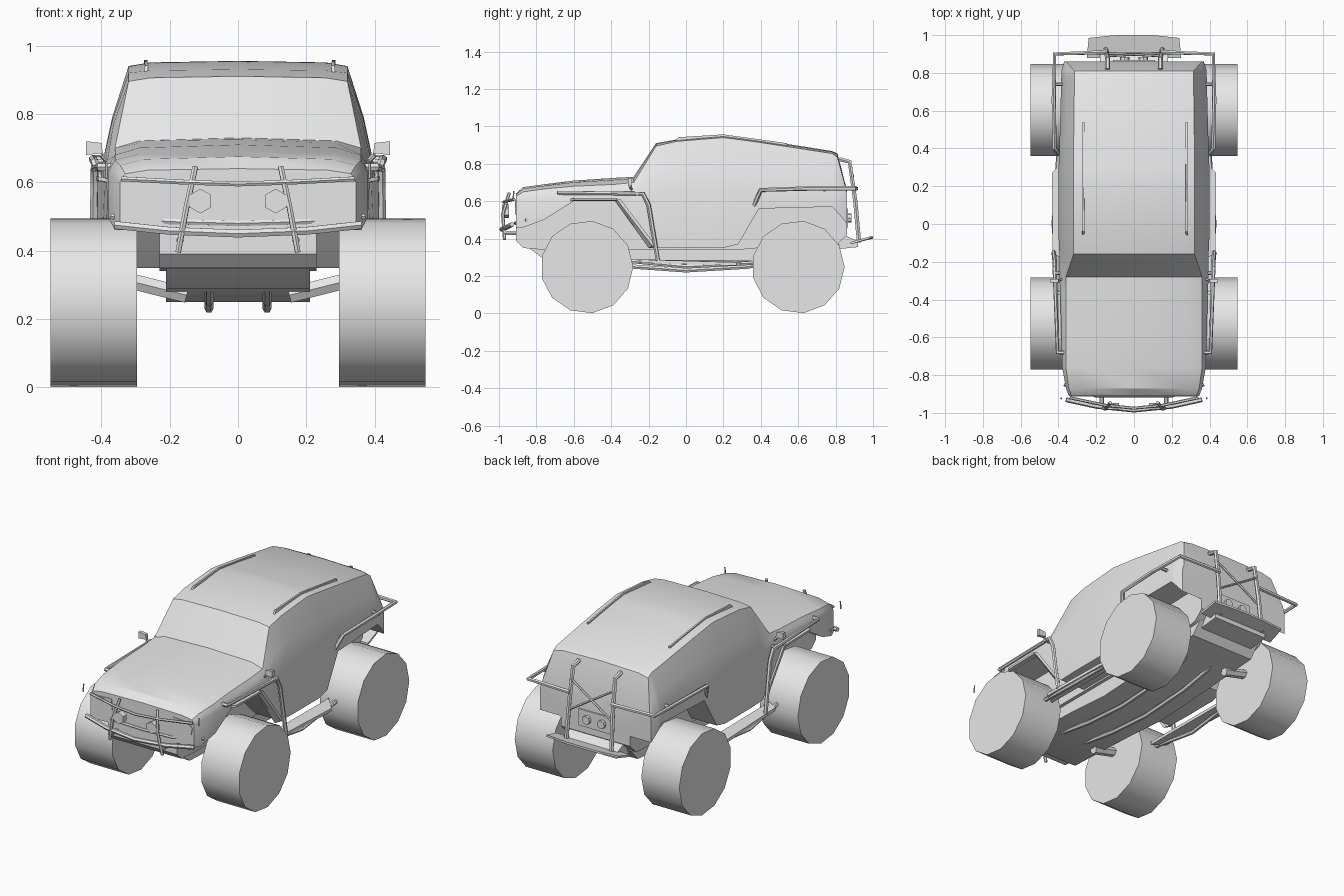
import bpy
import bmesh
import math
from mathutils import Matrix, Vector

default_cube = bpy.data.objects.get("Cube")
if default_cube:
    bpy.data.objects.remove(default_cube, do_unlink=True)

# One plain colour for the whole vehicle
GREY = (0.8, 0.8, 0.8, 1)
grey = bpy.data.materials.new("light_grey")
grey.use_nodes = True
grey.diffuse_color = GREY
for node in grey.node_tree.nodes:
    if node.type == "BSDF_PRINCIPLED":
        node.inputs["Base Color"].default_value = GREY


def finish(obj, angle=35):
    """Give the object its material and shade it smooth below the angle."""
    obj.data.materials.clear()
    obj.data.materials.append(grey)
    bpy.ops.object.select_all(action="DESELECT")
    obj.select_set(True)
    bpy.context.view_layer.objects.active = obj
    if obj.type == "CURVE":
        bpy.ops.object.convert(target="MESH")
    bpy.ops.object.shade_smooth_by_angle(angle=math.radians(angle))
    return obj


def from_bmesh(name, bm, angle=35):
    bmesh.ops.recalc_face_normals(bm, faces=bm.faces[:])
    mesh = bpy.data.meshes.new(name)
    bm.to_mesh(mesh)
    bm.free()
    obj = bpy.data.objects.new(name, mesh)
    bpy.context.collection.objects.link(obj)
    return finish(obj, angle)


def flip(points, side):
    return [(x * side, y, z) for x, y, z in points]


def tube(name, points, radius=0.01):
    """Round bar through a few points."""
    curve = bpy.data.curves.new(name, "CURVE")
    curve.dimensions = "3D"
    curve.bevel_depth = radius
    curve.bevel_resolution = 1
    curve.use_fill_caps = True
    spline = curve.splines.new("POLY")
    spline.points.add(len(points) - 1)
    for point, co in zip(spline.points, points):
        point.co = (*co, 1)
    obj = bpy.data.objects.new(name, curve)
    bpy.context.collection.objects.link(obj)
    return finish(obj, 50)


def prism(name, points, offset):
    """Flat polygon pushed along an offset."""
    bm = bmesh.new()
    base = bm.faces.new([bm.verts.new(p) for p in points])
    moved = bmesh.ops.extrude_face_region(bm, geom=[base], use_keep_orig=True)
    verts = [v for v in moved["geom"] if isinstance(v, bmesh.types.BMVert)]
    bmesh.ops.translate(bm, verts=verts, vec=offset)
    return from_bmesh(name, bm)


def disc(name, centre, radius, depth, sides, axis, turn=0.0):
    """Cylinder around the x or y axis."""
    bm = bmesh.new()
    spin = Matrix.Rotation(math.pi / 2, 4, "Y" if axis == "X" else "X")
    place = Matrix.Translation(centre) @ Matrix.Rotation(turn, 4, axis) @ spin
    bmesh.ops.create_cone(bm, cap_ends=True, segments=sides, radius1=radius,
                          radius2=radius, depth=depth, matrix=place)
    return from_bmesh(name, bm)


def both(maker, name, points, *args):
    """Make a part on the model's left and right."""
    for label, side in (("left", 1), ("right", -1)):
        maker(label + "_" + name, flip(points, side), *args)


# Body shell: y, floor, arch, belt width, belt, top width, top, crown
sections = [
    (-.91, .39, .46, .345, .6, .33, .625, .64),
    (-.87, .35, .46, .36, .61, .345, .65, .675),
    (-.76, .34, .5, .38, .625, .36, .665, .69),
    (-.6, .34, .6, .385, .63, .36, .68, .71),
    (-.38, .34, .6, .39, .64, .36, .69, .725),
    (-.28, .34, .47, .395, .64, .36, .7, .73),
    (-.16, .34, .35, .395, .64, .32, .895, .91),
    (-.05, .34, .35, .4, .64, .32, .92, .93),
    (.2, .34, .35, .4, .64, .32, .94, .955),
    (.28, .34, .37, .4, .64, .32, .93, .945),
    (.39, .35, .56, .395, .64, .32, .915, .93),
    (.78, .36, .57, .385, .64, .315, .855, .868),
    (.81, .37, .54, .385, .64, .315, .835, .855),
    (.86, .42, .48, .37, .61, .36, .65, .66),
]


def shell_ring(floor, arch, wide, belt, roof, top, crown):
    shoulder = (wide * .6 + roof * .4, (belt + top) / 2)
    half = [(.23, floor), (.23, arch), (wide, arch), (wide, belt),
            shoulder, (roof, top), (roof * .8, top * .3 + crown * .7)]
    mirrored = [(-x, z) for x, z in reversed(half)]
    return [(0, floor)] + half + [(0, crown)] + mirrored


bm = bmesh.new()
rings = [[bm.verts.new((x, s[0], z)) for x, z in shell_ring(*s[1:])] for s in sections]
for a, b in zip(rings, rings[1:]):
    for i in range(len(a)):
        j = (i + 1) % len(a)
        bm.faces.new((a[i], a[j], b[j], b[i]))
bm.faces.new(rings[0])
bm.faces.new(rings[-1])
from_bmesh("body_shell", bm, 32)

# Underbody: bowed tray with two rails
tray = [(-.84, .35), (-.76, .29), (-.3, .27), (0, .25), (.35, .27), (.76, .3), (.82, .37)]
prism("belly_tray", [(-.21, y, z) for y, z in tray], (.42, 0, 0))
both(tube, "keel_rail", [(.085, -.6, .3), (.085, -.28, .25), (.085, 0, .23),
                         (.085, .33, .25), (.085, .6, .3)], .013)

# Wheels and axles
for place, y in (("front", -.53), ("rear", .6)):
    for label, side in (("left", 1), ("right", -1)):
        disc(f"{place}_{label}_wheel", (.422 * side, y, .248), .248, .253, 13, "X",
             math.pi / 13 * (1 - side) * 0)
    both(tube, place + "_axle", [(.31, y, .31), (.15, y, .27)], .026)

# Side steps and front fender bars
both(prism, "side_step", [(.36, -.28, .27), (.43, -.24, .27), (.435, .27, .255),
                          (.36, .35, .265)], (0, 0, .018))
both(tube, "step_rail", [(.4, -.3, .28), (.425, 0, .25), (.4, .36, .27)], .012)
both(tube, "front_fender_bar", [(.35, -.68, .645), (.405, -.68, .645), (.42, -.23, .64),
                                (.42, -.2, .58), (.425, -.15, .28)], .012)
both(tube, "fender_bar_mount", [(.36, -.26, .64), (.43, -.26, .64)], .01)

# Fender lips over the wheel openings
both(prism, "front_fender_lip", [(.38, -.62, .6), (.41, -.6, .605), (.415, -.37, .605),
                                 (.385, -.37, .6)], (0, 0, .012))
both(prism, "front_fender_edge", [(.385, -.38, .6), (.41, -.37, .61), (.415, -.18, .36),
                                  (.385, -.2, .35)], (0, .02, 0))

# Side mirrors
both(tube, "mirror_arm", [(.36, -.28, .64), (.4, -.3, .68)], .007)
both(prism, "mirror", [(.395, -.31, .685), (.445, -.31, .68), (.445, -.31, .72),
                       (.4, -.31, .715)], (0, .02, 0))

# Roof strips
both(prism, "roof_strip", [(.275, -.06, .92), (.272, -.04, .942), (.275, .2, .957),
                           (.272, .54, .91), (.272, .54, .89)], (.01, 0, 0))

# Headlights, grille lip and fog lamps
both(prism, "headlight", [(.2, -.914, .54), (.205, -.914, .61), (.3, -.914, .605),
                          (.335, -.914, .575), (.325, -.914, .53)], (0, .008, 0))
both(tube, "grille_lip", [(0, -.91, .48), (.2, -.91, .485), (.37, -.85, .5)], .009)
for label, side in (("left", 1), ("right", -1)):
    disc(label + "_fog_lamp", (.11 * side, -.965, .545), .036, .035, 6, "Y")

# Front guard
wing = [(.36, -.93, .475), (.2, -.965, .458), (0, -.985, .45)]
tube("guard_lower_bar", wing + flip(wing, -1)[-2::-1], .013)
brow = [(.34, -.92, .61), (.15, -.96, .6), (0, -.975, .595)]
tube("guard_upper_bar", brow + flip(brow, -1)[-2::-1], .008)
both(tube, "guard_upright", [(.125, -.945, .645), (.15, -.98, .53), (.175, -.97, .395)], .009)
both(tube, "guard_mount", [(.17, -.97, .43), (.17, -.88, .43)], .012)
both(tube, "corner_marker", [(.385, -.925, .61), (.385, -.92, .655)], .004)

# Rear fender bars joined behind the tail
both(tube, "rear_fender_bar", [(.385, .36, .57), (.42, .4, .66), (.425, .66, .668),
                               (.42, .9, .668), (.14, .91, .668)], .012)
both(tube, "rear_bar_mount", [(.36, .74, .66), (.425, .74, .66)], .01)

# Rear ladder frame with cross brace
both(tube, "ladder_upright", [(.14, .82, .825), (.14, .875, .81), (.145, .905, .6),
                              (.15, .925, .38)], .013)
both(tube, "ladder_brace", [(.14, .89, .74), (-.145, .905, .56)], .007)

# Rear step plate, supports and tail lamps
prism("rear_step", [(-.25, .88, .37), (.25, .88, .37), (.24, .985, .4), (.1, 1, .4),
                    (-.1, 1, .4), (-.24, .985, .4)], (0, 0, .012))
prism("step_support", [(-.18, .78, .34), (-.18, .92, .355), (-.18, .92, .385),
                       (-.18, .8, .44)], (.36, 0, 0))
prism("tail_panel", [(-.11, .858, .46), (.11, .858, .46), (.11, .858, .56),
                     (-.11, .858, .56)], (0, .009, 0))
for label, side in (("left", 1), ("right", -1)):
    disc(label + "_tail_lamp", (.05 * side, .87, .51), .025, .03, 8, "Y")
